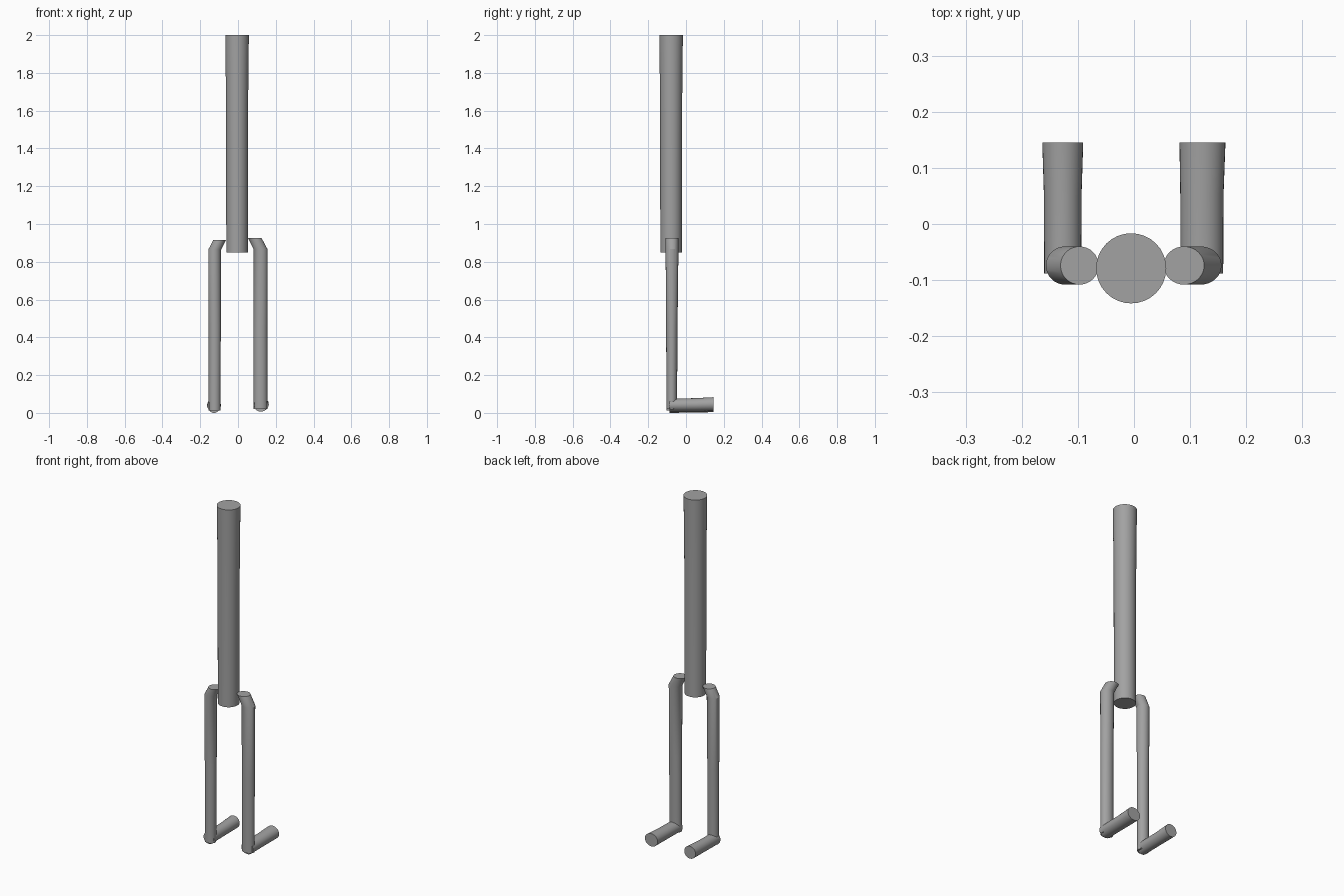
import bpy, bmesh, math
from mathutils import Vector

if "Cube" in bpy.data.objects:
    bpy.data.objects.remove(bpy.data.objects["Cube"])

grey = bpy.data.materials.new("mid grey")
grey.diffuse_color = (0.36, 0.36, 0.36, 1)
grey.use_nodes = True
grey.node_tree.nodes["Principled BSDF"].inputs["Base Color"].default_value = grey.diffuse_color


def tube(name, rings, axis="z", sides=32):
    """Capped tube through rings of (centre, radius_x, other radius), rings flat across the axis."""
    bm = bmesh.new()
    loops = []
    for centre, ra, rb in rings:
        loop = []
        for i in range(sides):
            a = 2 * math.pi * i / sides
            u, v = ra * math.cos(a), rb * math.sin(a)
            offset = Vector((u, v, 0)) if axis == "z" else Vector((u, 0, v))
            loop.append(bm.verts.new(Vector(centre) + offset))
        loops.append(loop)
    for low, high in zip(loops, loops[1:]):
        for i in range(sides):
            j = (i + 1) % sides
            bm.faces.new((low[i], low[j], high[j], high[i]))
    bm.faces.new(loops[0])
    bm.faces.new(loops[-1])
    bmesh.ops.recalc_face_normals(bm, faces=bm.faces)
    mesh = bpy.data.meshes.new(name)
    bm.to_mesh(mesh)
    bm.free()
    mesh.materials.append(grey)
    obj = bpy.data.objects.new(name, mesh)
    bpy.context.collection.objects.link(obj)
    bpy.ops.object.select_all(action="DESELECT")
    obj.select_set(True)
    bpy.context.view_layer.objects.active = obj
    bpy.ops.object.shade_smooth_by_angle(angle=math.radians(25))
    return obj


# Body column, flaring slightly near the top
tube("body_column", [
    ((-0.005, -0.079, 0.85), 0.057, 0.057),
    ((-0.005, -0.079, 1.55), 0.058, 0.058),
    ((-0.005, -0.079, 1.80), 0.060, 0.060),
    ((-0.005, -0.079, 2.00), 0.0625, 0.0625),
])

# Legs bend inward at the top to meet the column
tube("left_leg", [
    ((-0.124, -0.0755, 0.012), 0.031, 0.028),
    ((-0.123, -0.075, 0.45), 0.032, 0.030),
    ((-0.123, -0.074, 0.865), 0.034, 0.034),
    ((-0.097, -0.074, 0.915), 0.034, 0.034),
])
tube("right_leg", [
    ((0.119, -0.0755, 0.020), 0.036, 0.028),
    ((0.119, -0.075, 0.45), 0.036, 0.030),
    ((0.119, -0.074, 0.867), 0.037, 0.034),
    ((0.089, -0.074, 0.925), 0.036, 0.034),
])

# Feet reach backward from the leg ends
tube("left_foot", [
    ((-0.127, -0.088, 0.034), 0.033, 0.034),
    ((-0.127, 0.05, 0.036), 0.0335, 0.034),
    ((-0.127, 0.145, 0.040), 0.0365, 0.036),
], axis="y")
tube("right_foot", [
    ((0.121, -0.088, 0.041), 0.038, 0.034),
    ((0.121, 0.05, 0.043), 0.0385, 0.035),
    ((0.122, 0.145, 0.046), 0.041, 0.037),
], axis="y")
